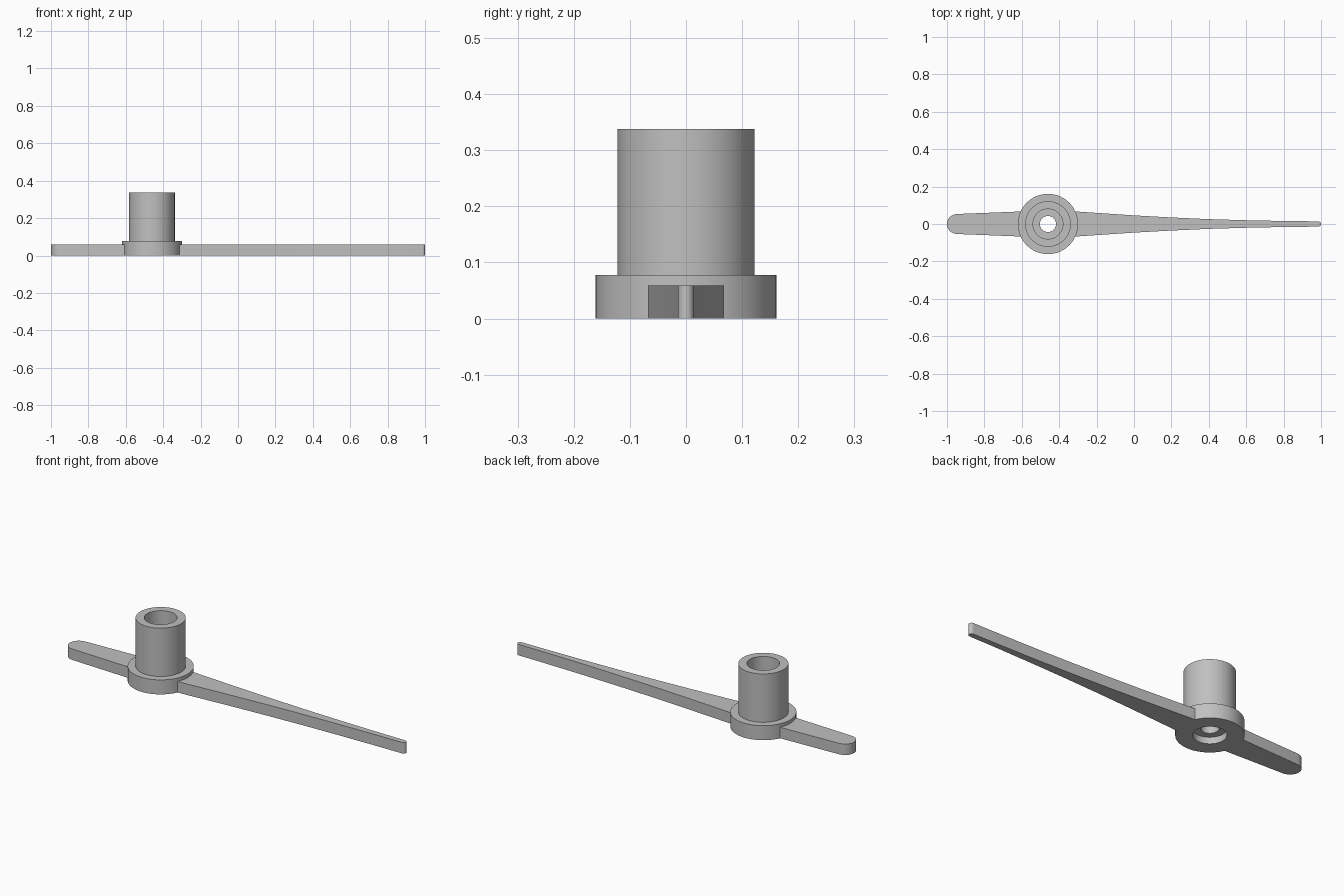
import bpy, bmesh, math

HUB_X, HUB_R, ARM_H = -0.46, 0.161, 0.059

if "Cube" in bpy.data.objects:
    bpy.data.objects.remove(bpy.data.objects["Cube"])

grey = bpy.data.materials.new("light grey plastic")
grey.use_nodes = True
grey.diffuse_color = (0.53, 0.53, 0.53, 1)
grey.node_tree.nodes["Principled BSDF"].inputs["Base Color"].default_value = grey.diffuse_color


def finish(name, bm, x=0):
    bmesh.ops.recalc_face_normals(bm, faces=bm.faces)
    mesh = bpy.data.meshes.new(name)
    bm.to_mesh(mesh)
    bm.free()
    mesh.materials.append(grey)
    obj = bpy.data.objects.new(name, mesh)
    obj.location.x = x
    bpy.context.collection.objects.link(obj)
    bpy.ops.object.select_all(action="DESELECT")
    obj.select_set(True)
    bpy.context.view_layer.objects.active = obj
    bpy.ops.object.shade_smooth_by_angle(angle=math.radians(30))
    return obj


def lathe(name, profile, x, steps=72):
    """Revolve a closed (radius, height) profile around the z axis."""
    bm = bmesh.new()
    rings = []
    for i in range(steps):
        a = math.tau * i / steps
        rings.append([bm.verts.new((r * math.cos(a), r * math.sin(a), z)) for r, z in profile])
    for i, ring in enumerate(rings):
        after = rings[(i + 1) % steps]
        for j in range(len(profile)):
            k = (j + 1) % len(profile)
            bm.faces.new((ring[j], after[j], after[k], ring[k]))
    return finish(name, bm, x)


def arm(name, side, edge, tip_x, tip_r):
    """Extrude a tapered arm; edge lists (x, half width) from hub to tip."""
    half = list(edge)
    # rounded tip
    for i in range(1, 9):
        a = math.pi / 2 * i / 8
        half.append((tip_x - side * tip_r * (1 - math.sin(a)), tip_r * math.cos(a)))
    outline = half + [(x, -y) for x, y in reversed(half[:-1])]
    # concave root that seats against the hub
    root = math.asin(edge[0][1] / HUB_R)
    for i in range(1, 8):
        a = -root + 2 * root * i / 8
        outline.append((HUB_X + side * (HUB_R - 0.003) * math.cos(a), HUB_R * math.sin(a)))
    bm = bmesh.new()
    face = bm.faces.new([bm.verts.new((x, y, 0)) for x, y in outline])
    top = bmesh.ops.extrude_face_region(bm, geom=[face])["geom"]
    bmesh.ops.translate(bm, vec=(0, 0, ARM_H),
                        verts=[v for v in top if isinstance(v, bmesh.types.BMVert)])
    return finish(name, bm)


# Flanged hub with tube, stepped bore and screw hole
lathe("hub_and_tube", [(HUB_R, 0), (HUB_R, 0.078), (0.122, 0.078), (0.122, 0.338),
                       (0.08, 0.338), (0.08, 0.078), (0.043, 0.078), (0.043, 0.035),
                       (0.08, 0.035), (0.08, 0)], HUB_X)

# Long tapering arm and short blunt arm
arm("long_arm", 1, [(-0.315, 0.067), (-0.15, 0.056), (0, 0.046), (0.2, 0.035),
                    (0.4, 0.026), (0.6, 0.02), (0.8, 0.016), (0.985, 0.0142)], 1.0, 0.014)
arm("short_arm", -1, [(-0.605, 0.067), (-0.78, 0.06), (-0.945, 0.0535)], -1.0, 0.053)
